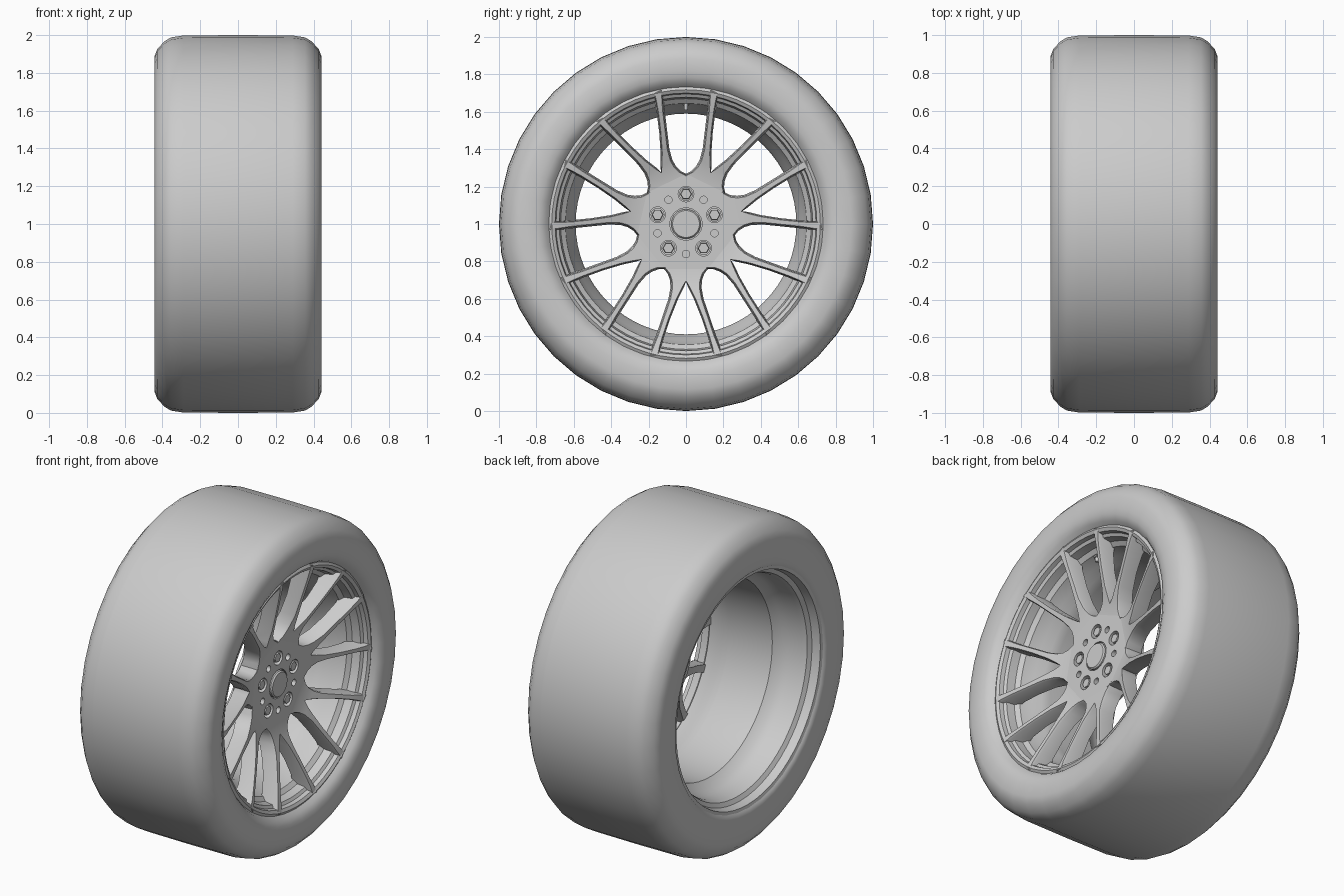
import bpy, bmesh, math
from mathutils import Matrix, Vector

if "Cube" in bpy.data.objects:
    bpy.data.objects.remove(bpy.data.objects["Cube"])

CZ = 1.0  # axle height


def finish(name, bm, angle=35):
    bmesh.ops.recalc_face_normals(bm, faces=bm.faces[:])
    me = bpy.data.meshes.new(name)
    bm.to_mesh(me)
    bm.free()
    ob = bpy.data.objects.new(name, me)
    bpy.context.collection.objects.link(ob)
    smooth(ob, angle)
    return ob


def smooth(ob, angle=35):
    bpy.ops.object.select_all(action='DESELECT')
    ob.select_set(True)
    bpy.context.view_layer.objects.active = ob
    bpy.ops.object.shade_smooth_by_angle(angle=math.radians(angle))


def polar(x, u, v, a):
    """Point at radius u, sideways offset v, around the axle at angle a."""
    return Vector((x, u * math.cos(a) - v * math.sin(a),
                   CZ + u * math.sin(a) + v * math.cos(a)))


def revolve(name, profile, segs, closed=False, angle=35):
    bm = bmesh.new()
    rings = [[bm.verts.new(polar(x, r, 0, 2 * math.pi * i / segs)) for i in range(segs)]
             for x, r in profile]
    if closed:
        rings.append(rings[0])
    for a, b in zip(rings, rings[1:]):
        for i in range(segs):
            j = (i + 1) % segs
            bm.faces.new((a[i], a[j], b[j], b[i]))
    return finish(name, bm, angle)


def add_peg(bm, r, ang, rad, x0, x1, sides, tip=None):
    """Cylinder along the axle direction, placed at radius r and angle ang."""
    m = Matrix.Translation(polar((x0 + x1) / 2, r, 0, ang)) @ Matrix.Rotation(math.pi / 2, 4, 'Y')
    bmesh.ops.create_cone(bm, cap_ends=True, segments=sides, radius1=rad,
                          radius2=tip or rad, depth=x1 - x0, matrix=m)


# Tyre: slick tread, chamfered shoulders, flat sidewalls dipping at the front bead
revolve("tyre", [(-.41, .70), (-.435, .725), (-.441, .75), (-.443, .82), (-.443, .885),
                 (-.428, .925), (-.39, .967), (-.355, .988), (-.29, .998), (0, 1.0),
                 (.29, .998), (.355, .988), (.39, .967), (.428, .925), (.443, .885),
                 (.443, .82), (.438, .785), (.42, .75), (.39, .73), (.36, .70)], 40, angle=60)

# Rim: stepped barrel with a flange on each side and a drop well
revolve("rim", [(-.425, .728), (-.43, .722), (-.425, .70), (-.375, .69), (-.36, .665),
                (-.33, .655), (-.26, .65), (-.21, .632), (-.17, .597), (.12, .590),
                (.17, .60), (.22, .625), (.29, .645), (.31, .67), (.36, .678), (.37, .695),
                (.395, .70), (.405, .718), (.395, .735)], 64, closed=True)

# Spokes: seven V-shaped pairs lofted from trapezoid sections
# (radius, inner side, outer side, front x, back x)
SECTIONS = [(.20, -.005, .135, .271, .16), (.235, -.005, .122, .274, .165),
            (.265, -.005, .098, .279, .175), (.30, -.003, .086, .286, .185),
            (.34, .012, .083, .298, .20), (.40, .042, .094, .320, .225),
            (.50, .082, .128, .350, .26), (.60, .116, .162, .379, .28),
            (.66, .133, .186, .396, .275), (.703, .142, .203, .404, .26)]
bm = bmesh.new()
for k in range(7):
    a = math.radians(-90) + 2 * math.pi * k / 7
    for s in (1, -1):
        rings = []
        for u, vi, vo, xf, xb in SECTIONS:
            e = .010 if vi > 0 else 0
            pts = [(xf - .012, vi + e * .5), (xf, vi + e), (xf, vo - .012),
                   (xf - .012, vo - .006), (xb, vo), (xb, vi)]
            rings.append([bm.verts.new(polar(x, u, s * v, a)) for x, v in pts])
        for p, q in zip(rings, rings[1:]):
            for i in range(6):
                j = (i + 1) % 6
                bm.faces.new((p[i], p[j], q[j], q[i]))
        bm.faces.new(rings[0])
        bm.faces.new(rings[-1])
finish("spokes", bm, 30)

# Hub disc with pockets for the bolts, small holes and centre cap
bm = bmesh.new()
add_peg(bm, 0, 0, .265, .15, .275, 56, tip=.258)
hub = finish("hub", bm)
bm = bmesh.new()
add_peg(bm, 0, 0, .086, .255, .35, 32)
for k in range(5):
    a = math.radians(90 + 72 * k)
    add_peg(bm, .16, a, .042, .215, .35, 20)
    add_peg(bm, .16, a + math.radians(36), .02, .22, .35, 12)
cutter = finish("hub_cutter", bm)
cutter.hide_render = True
cutter.hide_set(True)
mod = hub.modifiers.new("pockets", 'BOOLEAN')
mod.operation = 'DIFFERENCE'
mod.solver = 'EXACT'
mod.object = cutter
bpy.context.view_layer.objects.active = hub
bpy.ops.object.modifier_apply(modifier=mod.name)
bpy.data.objects.remove(cutter)
smooth(hub)

# Centre cap
bm = bmesh.new()
add_peg(bm, 0, 0, .079, .22, .278, 32)
add_peg(bm, 0, 0, .079, .278, .286, 32, tip=.072)
finish("centre_cap", bm)

# Wheel bolts: hexagon heads on round seats
bm = bmesh.new()
for k in range(5):
    a = math.radians(90 + 72 * k)
    add_peg(bm, .16, a, .037, .20, .232, 20)
    add_peg(bm, .16, a, .031, .23, .272, 6, tip=.028)
finish("wheel_bolts", bm)

# Valve stem standing on the barrel at the top
bm = bmesh.new()
for rad, r0, r1 in ((.017, .635, .66), (.010, .61, .64)):
    bmesh.ops.create_cone(bm, cap_ends=True, segments=12, radius1=rad, radius2=rad,
                          depth=r1 - r0, matrix=Matrix.Translation((.27, 0, CZ + (r0 + r1) / 2)))
finish("valve_stem", bm)
